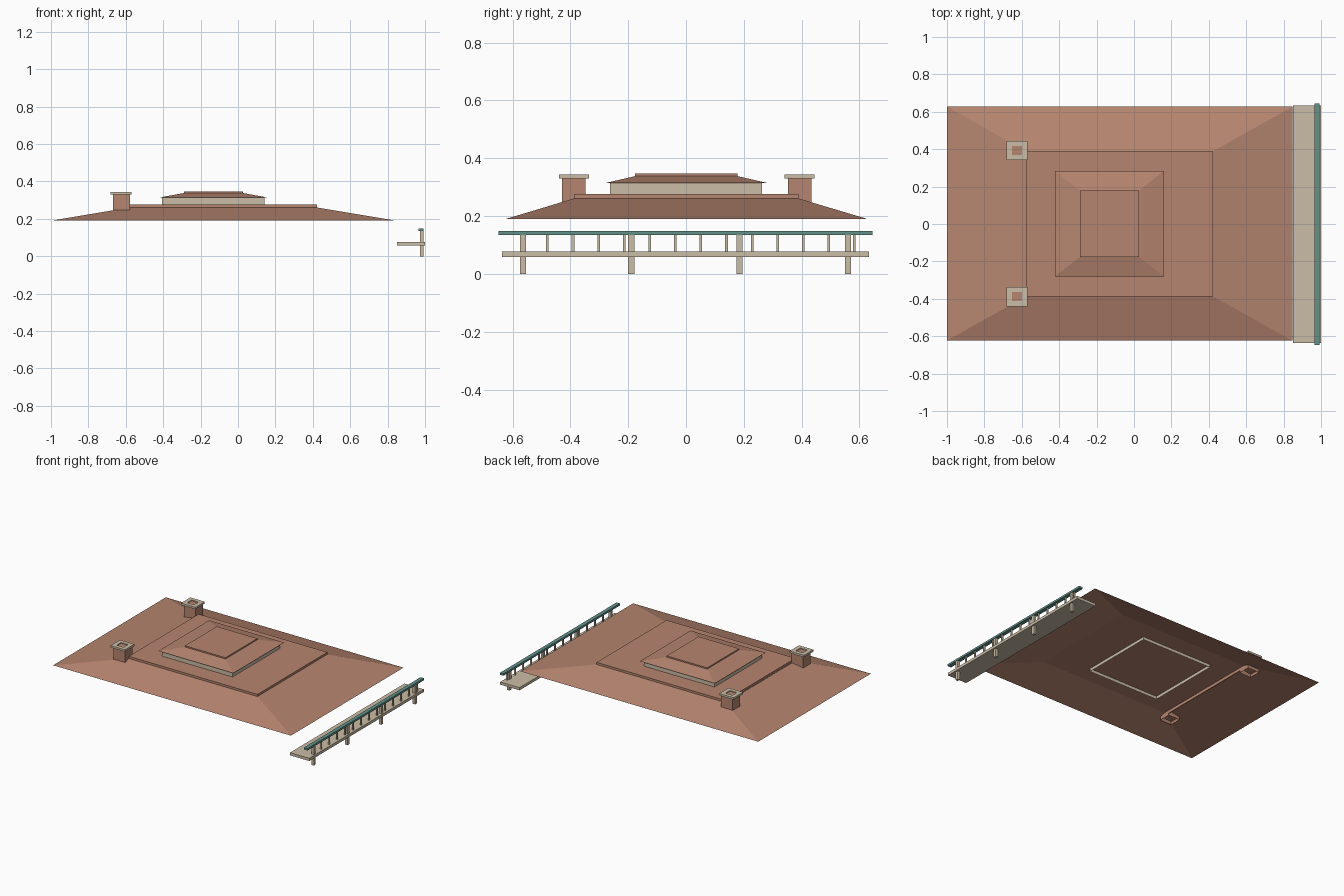
import bpy, bmesh

if "Cube" in bpy.data.objects:
    bpy.data.objects.remove(bpy.data.objects["Cube"])


def material(name, rgb):
    m = bpy.data.materials.new(name)
    m.diffuse_color = (*rgb, 1)
    m.use_nodes = True
    m.node_tree.nodes["Principled BSDF"].inputs["Base Color"].default_value = m.diffuse_color
    return m


CLAY = material("clay brown", (0.47, 0.235, 0.16))
SAND = material("sand beige", (0.60, 0.51, 0.385))
TEAL = material("weathered teal", (0.125, 0.285, 0.25))


def layers(name, mat, rings, bottom=True, top=True):
    """Stack rectangles (x0, x1, y0, y1, z) and bridge them with flat faces."""
    bm = bmesh.new()
    loops = []
    for x0, x1, y0, y1, z in rings:
        loops.append([bm.verts.new(p) for p in
                      ((x0, y0, z), (x1, y0, z), (x1, y1, z), (x0, y1, z))])
    for a, b in zip(loops, loops[1:]):
        for i in range(4):
            j = (i + 1) % 4
            bm.faces.new((a[i], a[j], b[j], b[i]))
    if bottom:
        bm.faces.new(loops[0][::-1])
    if top:
        bm.faces.new(loops[-1])
    me = bpy.data.meshes.new(name)
    bm.to_mesh(me)
    bm.free()
    me.materials.append(mat)
    ob = bpy.data.objects.new(name, me)
    bpy.context.collection.objects.link(ob)
    return ob


def box(name, mat, x0, x1, y0, y1, z0, z1, **kw):
    return layers(name, mat, [(x0, x1, y0, y1, z0), (x0, x1, y0, y1, z1)], **kw)


# Lower hipped roof, open underneath, with a flat slab on top
layers("lower_roof", CLAY, [(-1.0, 0.847, -0.623, 0.627, 0.19),
                            (-0.578, 0.422, -0.387, 0.389, 0.261)],
       bottom=False, top=False)
box("lower_roof_cap", CLAY, -0.578, 0.422, -0.387, 0.389, 0.261, 0.276)

# Clerestory walls carrying the upper roof
box("clerestory", SAND, -0.405, 0.142, -0.263, 0.263, 0.24, 0.314,
    bottom=False, top=False)
layers("upper_roof", CLAY, [(-0.423, 0.16, -0.28, 0.284, 0.314),
                            (-0.289, 0.026, -0.176, 0.178, 0.338)], top=False)
box("upper_roof_cap", CLAY, -0.289, 0.026, -0.176, 0.178, 0.337, 0.347)

# Two chimneys with rim stones, joined by a low beam under the roof
for side, y in (("front", -0.388), ("back", 0.393)):
    box("chimney_" + side, CLAY, -0.667, -0.577, y - 0.041, y + 0.041,
        0.225, 0.338, bottom=False)
    o = (-0.682, -0.57, y - 0.052, y + 0.052)
    i = (-0.653, -0.599, y - 0.025, y + 0.025)
    layers("chimney_rim_" + side, SAND,
           [(*i, 0.33), (*o, 0.33), (*o, 0.344), (*i, 0.344), (*i, 0.33)],
           bottom=False, top=False)
box("roof_beam", CLAY, -0.582, -0.577, -0.35, 0.355, 0.24, 0.262)

# Raised walkway, its posts, balusters and handrail
box("walkway_deck", SAND, 0.85, 1.0, -0.637, 0.633, 0.058, 0.077)
box("handrail", TEAL, 0.966, 0.993, -0.648, 0.645, 0.134, 0.148)
for n in range(4):
    y = -0.564 + 0.3747 * n
    box("walkway_post_%d" % (n + 1), SAND, 0.972, 0.991,
        y - 0.0105, y + 0.0105, 0.0, 0.136)
for n in range(14):
    y = -0.568 + 0.0885 * n
    box("baluster_%d" % (n + 1), SAND, 0.977, 0.986,
        y - 0.0045, y + 0.0045, 0.075, 0.136)
